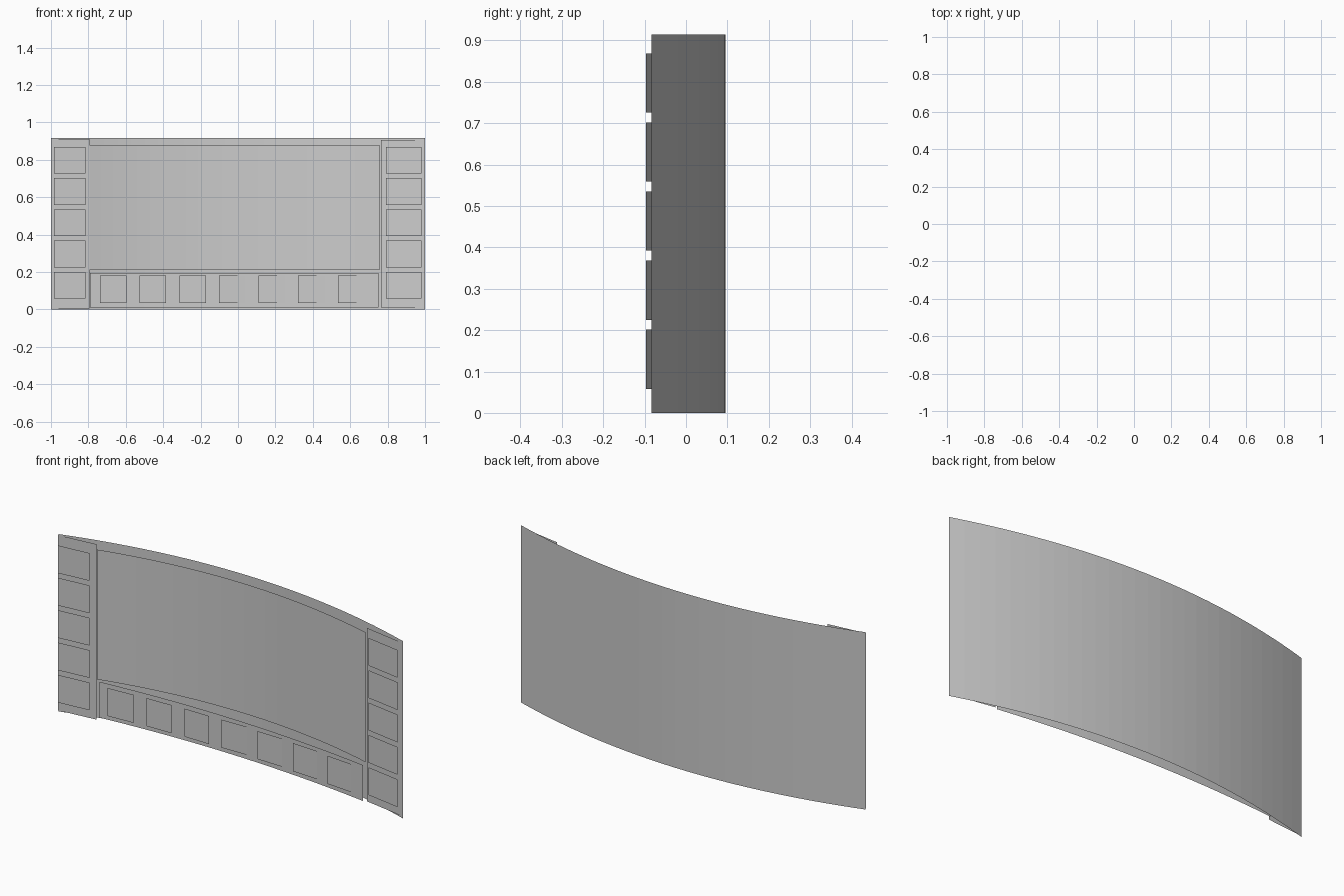
import bpy, bmesh

if "Cube" in bpy.data.objects:
    bpy.data.objects.remove(bpy.data.objects["Cube"])


def arc_y(a, mid, b, t):
    """Depth along a shallow arc from a to b, with depth `mid` halfway."""
    sag = mid - (a[1] + b[1]) / 2
    return a[1] + (b[1] - a[1]) * t + 4 * sag * t * (1 - t)


def arc(a, mid, b, n):
    return [(a[0] + (b[0] - a[0]) * i / n, arc_y(a, mid, b, i / n)) for i in range(n + 1)]


def sheets(name, items):
    """Upright zero-thickness sheets: each item is (plan points, z0, z1)."""
    bm = bmesh.new()
    for pts, z0, z1 in items:
        low = [bm.verts.new((x, y, z0)) for x, y in pts]
        top = [bm.verts.new((x, y, z1)) for x, y in pts]
        for i in range(len(pts) - 1):
            bm.faces.new((low[i], low[i + 1], top[i + 1], top[i]))
    me = bpy.data.meshes.new(name)
    bm.to_mesh(me)
    bm.free()
    ob = bpy.data.objects.new(name, me)
    bpy.context.collection.objects.link(ob)
    return ob


# Curved back wall, slightly turned
sheets("back_wall", [(arc((-1, -0.037), 0.095, (1, -0.083), 28), 0, 0.915)])

# Inner curved screen in front of the wall
sheets("inner_screen", [(arc((-0.796, -0.012), 0.074, (0.757, -0.042), 24), 0.21, 0.88)])

# Shallow curved strip along the bottom
strip = ((-0.79, -0.001), 0.02, (0.75, -0.05))
sheets("bottom_strip", [(arc(*strip, 16), 0.01, 0.195)])

# Flat side panels
sheets("left_panel", [([(-1, -0.038), (-0.795, -0.018)], 0.005, 0.91)])
sheets("right_panel", [([(0.765, -0.042), (1, -0.083)], 0.01, 0.905)])

# Columns of five tiles in front of each side panel
for name, plan in (("left_tiles", [(-0.985, -0.06), (-0.815, -0.045)]),
                   ("right_tiles", [(0.79, -0.065), (0.98, -0.097)])):
    sheets(name, [(plan, 0.058 + 0.167 * i, 0.201 + 0.167 * i) for i in range(5)])

# Row of seven flat tiles just in front of the strip
tiles = []
for i in range(7):
    x0 = -0.738 + 0.212 * i
    ends = []
    for x, gap in ((x0, 0.012), (x0 + 0.142, 0.014 if i < 3 else 0.006)):
        t = (x + 0.79) / 1.54
        ends.append((x, arc_y(*strip, t) - gap))
    tiles.append((ends, 0.035, 0.18))
sheets("bottom_tiles", tiles)
